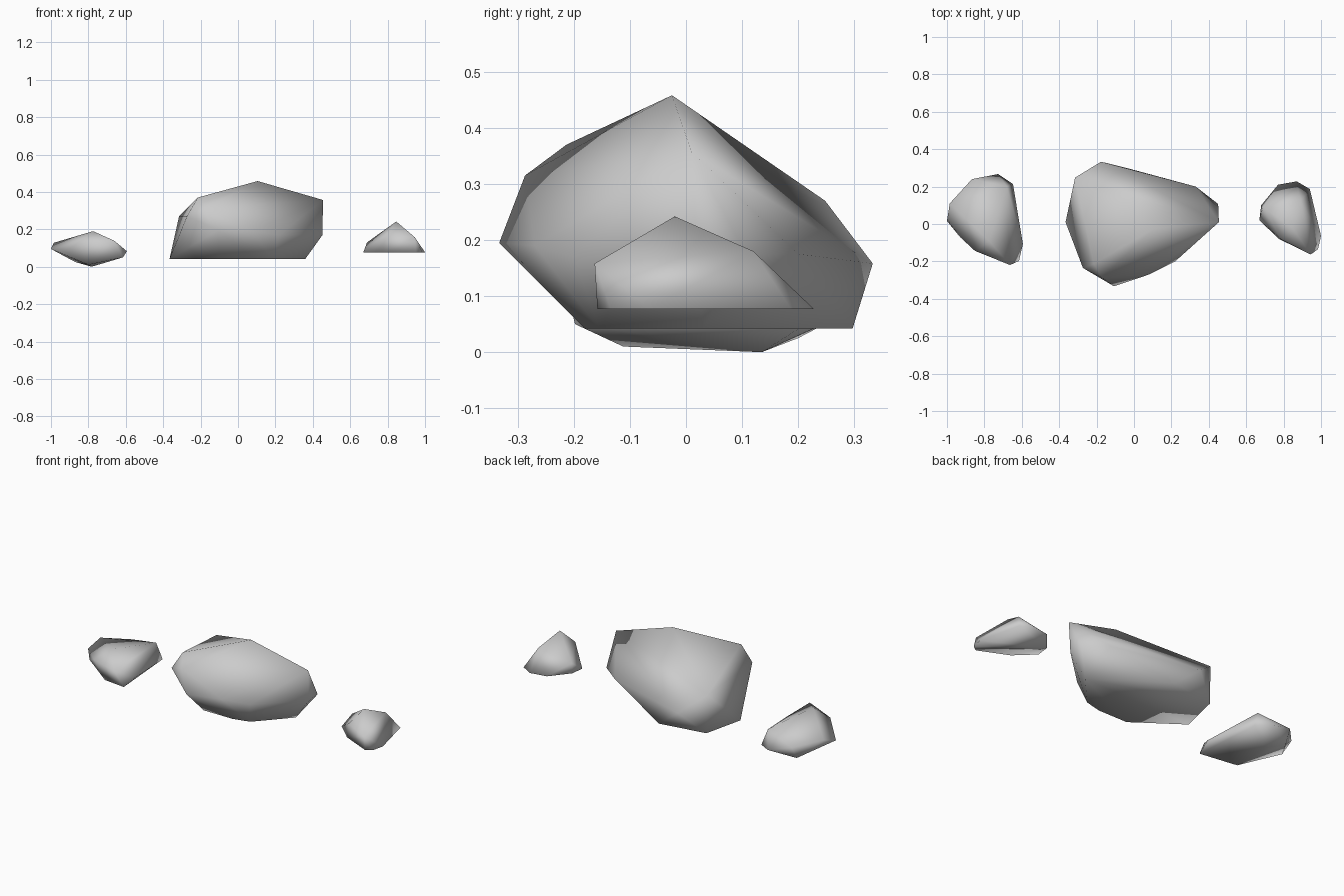
import bpy, bmesh


def rock(name, points):
    """Faceted boulder: convex hull of a few corner points, softly shaded."""
    bm = bmesh.new()
    for p in points:
        bm.verts.new(p)
    res = bmesh.ops.convex_hull(bm, input=bm.verts[:])
    loose = [v for v in bm.verts if not v.link_faces]
    bmesh.ops.delete(bm, geom=loose, context='VERTS')
    bmesh.ops.recalc_face_normals(bm, faces=bm.faces[:])
    for f in bm.faces:
        f.smooth = True
    mesh = bpy.data.meshes.new(name)
    bm.to_mesh(mesh)
    bm.free()
    obj = bpy.data.objects.new(name, mesh)
    bpy.context.collection.objects.link(obj)
    return obj


def at_height(z, outline):
    return [(x, y, z) for x, y in outline]


# Large centre boulder: flat base, then side and crown corners
rock("large_rock", at_height(0.042, [
    (-0.366, 0.01), (-0.31, 0.25), (-0.03, 0.297), (0.36, 0.03),
    (0.19, -0.155), (0.09, -0.18), (-0.10, -0.18)]) + [
    (-0.176, 0.333, 0.158), (-0.315, 0.248, 0.27), (0.33, 0.20, 0.175),
    (0.45, 0.107, 0.175), (0.452, 0.02, 0.17), (0.454, 0.01, 0.357),
    (0.22, -0.20, 0.17), (0.08, -0.27, 0.19), (-0.107, -0.333, 0.195),
    (-0.17, -0.287, 0.315), (-0.273, -0.235, 0.27), (-0.215, -0.213, 0.37),
    (0.105, -0.025, 0.458)])

# Small right stone: flat base and a peaked top
rock("right_rock", at_height(0.077, [
    (0.67, 0.02), (0.68, 0.10), (0.77, 0.21), (0.87, 0.228), (0.94, 0.187),
    (1.0, -0.064), (0.984, -0.134), (0.95, -0.158), (0.775, -0.08)]) + [
    (0.69, 0.09, 0.13), (0.79, -0.085, 0.165), (0.945, -0.163, 0.158),
    (0.89, 0.12, 0.18), (0.846, -0.02, 0.242)])

# Low left stone: flattened and tapered underneath
rock("left_rock", [
    (-1.0, 0.016, 0.095), (-0.985, 0.11, 0.128), (-0.866, 0.24, 0.10),
    (-0.87, 0.20, 0.025), (-0.727, 0.267, 0.06), (-0.647, 0.214, 0.05),
    (-0.68, 0.20, 0.145), (-0.594, -0.107, 0.083), (-0.615, -0.198, 0.05),
    (-0.663, -0.219, 0.14), (-0.85, -0.144, 0.13), (-0.93, -0.07, 0.08),
    (-0.775, -0.09, 0.19), (-0.783, 0.135, 0.0), (-0.80, -0.112, 0.01)])
